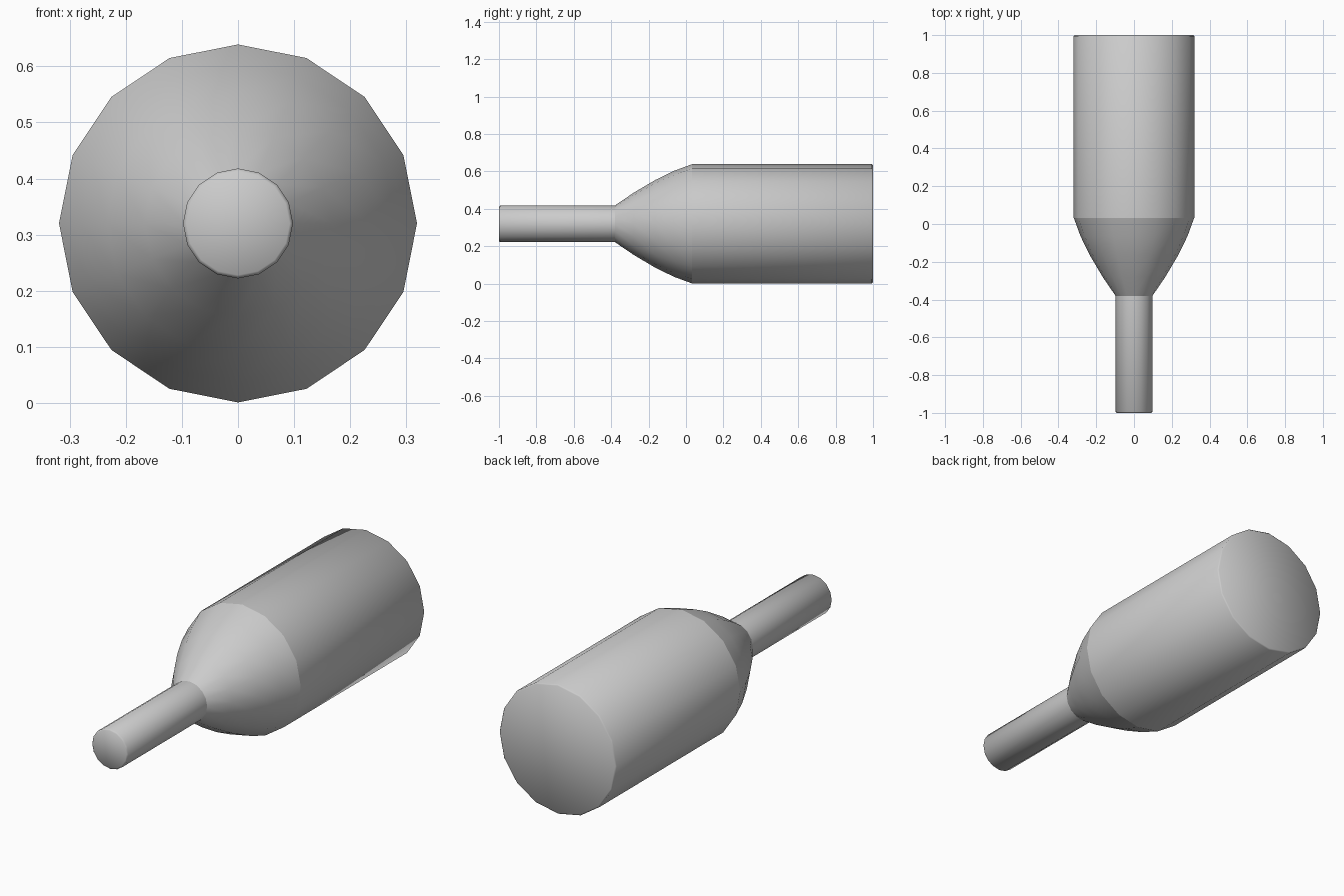
import bpy, bmesh
from math import sin, cos, pi, radians

if "Cube" in bpy.data.objects:
    bpy.data.objects.remove(bpy.data.objects["Cube"])

SIDES = 16
AXIS_Z = 0.32


def lathe(name, profile, cap_first=False, cap_last=False):
    """Revolve (y, radius) points around the lengthwise axis."""
    bm = bmesh.new()
    rings = [[bm.verts.new((r * sin(2 * pi * i / SIDES), y,
                            AXIS_Z + r * cos(2 * pi * i / SIDES)))
              for i in range(SIDES)] for y, r in profile]
    for a, b in zip(rings, rings[1:]):
        for i in range(SIDES):
            j = (i + 1) % SIDES
            bm.faces.new((a[i], a[j], b[j], b[i]))
    if cap_first:
        bm.faces.new(rings[0][::-1])
    if cap_last:
        bm.faces.new(rings[-1])
    # make the outside face outward
    bm.faces.ensure_lookup_table()
    bm.normal_update()
    f = bm.faces[0]
    c = f.calc_center_median()
    if f.normal.x * c.x + f.normal.z * (c.z - AXIS_Z) < 0:
        bmesh.ops.reverse_faces(bm, faces=bm.faces[:])
    mesh = bpy.data.meshes.new(name)
    bm.to_mesh(mesh)
    bm.free()
    obj = bpy.data.objects.new(name, mesh)
    bpy.context.collection.objects.link(obj)
    bpy.ops.object.select_all(action='DESELECT')
    obj.select_set(True)
    bpy.context.view_layer.objects.active = obj
    bpy.ops.object.shade_smooth_by_angle(angle=radians(50))
    return obj


# Thin neck with a slightly softened closed end
lathe("neck", [(-1.0, 0.092), (-0.994, 0.098), (-0.38, 0.098)], cap_first=True)

# Curved shoulder widening from the neck to the body
lathe("shoulder", [(-0.38, 0.098), (-0.28, 0.166), (-0.165, 0.234),
                   (-0.065, 0.283), (0.033, 0.319)])

# Main cylinder with a softened closed base
lathe("body", [(0.033, 0.319), (0.994, 0.319), (1.0, 0.313)], cap_last=True)
